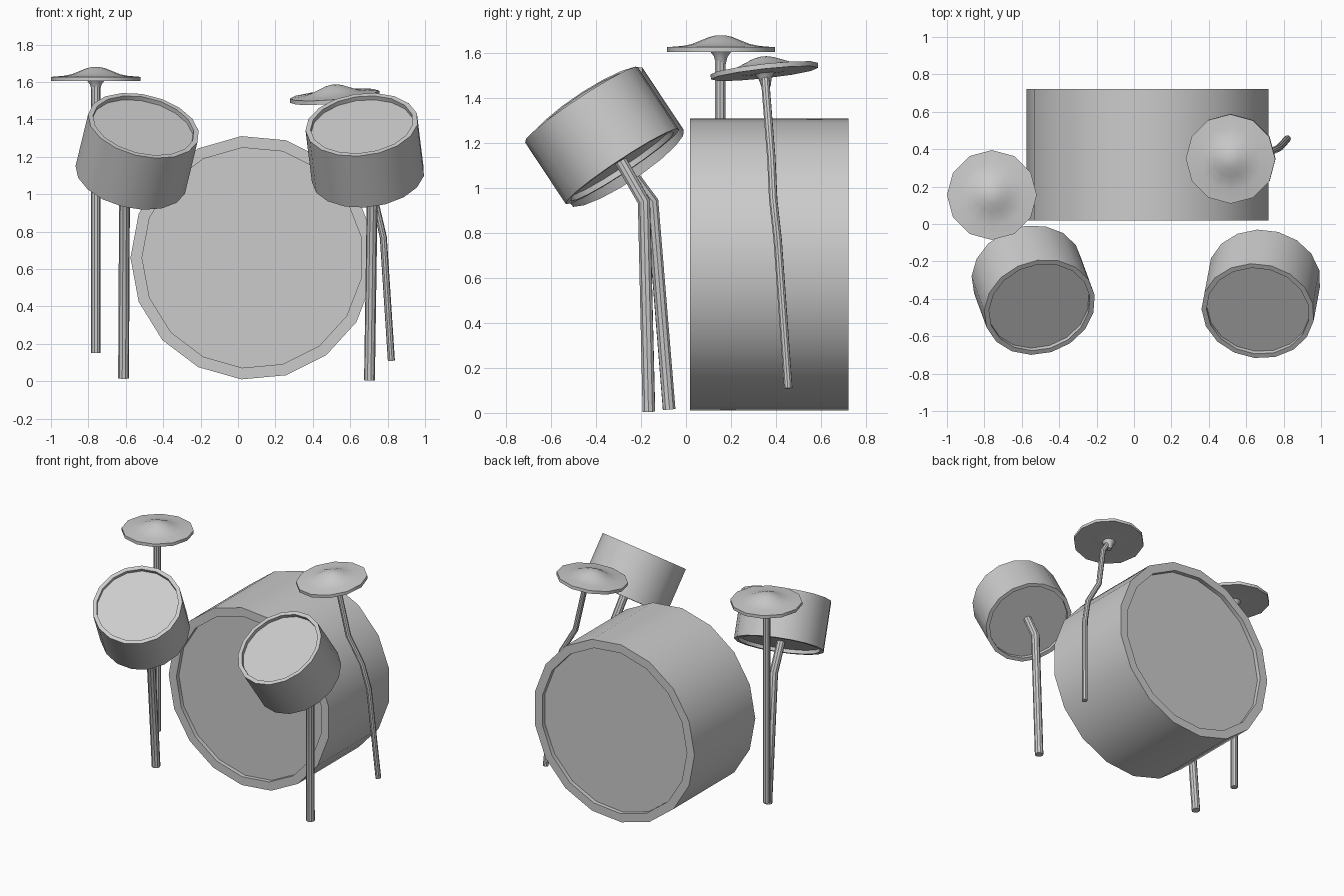
import bpy, bmesh, math
from mathutils import Vector

cube = bpy.data.objects.get("Cube")
if cube:
    bpy.data.objects.remove(cube, do_unlink=True)

GREY = (0.6, 0.6, 0.6, 1.0)
grey = bpy.data.materials.new("plain grey")
grey.use_nodes = True
grey.diffuse_color = GREY
grey.node_tree.nodes["Principled BSDF"].inputs["Base Color"].default_value = GREY


def finish(obj):
    """Give the object its colour and smooth its gentle edges."""
    obj.data.materials.clear()
    obj.data.materials.append(grey)
    bpy.ops.object.select_all(action='DESELECT')
    obj.select_set(True)
    bpy.context.view_layer.objects.active = obj
    bpy.ops.object.shade_smooth_by_angle(angle=math.radians(35))


def lathe(name, profile, sides, centre, axis):
    """Revolve (radius, height) points around an axis, capping both ends."""
    bm = bmesh.new()
    rings = []
    for r, h in profile:
        angles = [math.pi + math.tau * i / sides for i in range(sides)]
        rings.append([bm.verts.new((r * math.cos(a), r * math.sin(a), h)) for a in angles])
    for a, b in zip(rings, rings[1:]):
        for i in range(sides):
            j = (i + 1) % sides
            bm.faces.new((a[i], a[j], b[j], b[i]))
    bm.faces.new(rings[0])
    bm.faces.new(rings[-1])
    bmesh.ops.recalc_face_normals(bm, faces=bm.faces)
    mesh = bpy.data.meshes.new(name)
    bm.to_mesh(mesh)
    bm.free()
    obj = bpy.data.objects.new(name, mesh)
    bpy.context.collection.objects.link(obj)
    obj.location = centre
    obj.rotation_mode = 'QUATERNION'
    obj.rotation_quaternion = Vector((0, 0, 1)).rotation_difference(Vector(axis))
    finish(obj)


def drum(name, top, bottom, radius, rim, recess):
    """Shell with a raised rim and a sunken head at each end."""
    top, bottom = Vector(top), Vector(bottom)
    half = (top - bottom).length / 2
    inner = radius - rim
    profile = [(inner, half - recess), (inner, half), (radius, half),
               (radius, -half), (inner, -half), (inner, recess - half)]
    lathe(name, profile, 17, (top + bottom) / 2, top - bottom)


def pole(name, points, radius):
    """Round tube through a few points."""
    curve = bpy.data.curves.new(name, 'CURVE')
    curve.dimensions = '3D'
    curve.bevel_depth = radius
    curve.bevel_resolution = 3
    curve.use_fill_caps = True
    spline = curve.splines.new('POLY')
    spline.points.add(len(points) - 1)
    for p, co in zip(spline.points, points):
        p.co = (*co, 1)
    obj = bpy.data.objects.new(name, curve)
    bpy.context.collection.objects.link(obj)
    bpy.ops.object.select_all(action='DESELECT')
    obj.select_set(True)
    bpy.context.view_layer.objects.active = obj
    bpy.ops.object.convert(target='MESH')
    finish(bpy.context.view_layer.objects.active)


def cymbal(name, centre, axis):
    """Domed disc with a flat edge band and a flared socket underneath."""
    profile = [(0.02, 0.075), (0.05, 0.068), (0.09, 0.052), (0.13, 0.036),
               (0.17, 0.028), (0.24, 0.022), (0.24, 0), (0.12, 0.004),
               (0.045, 0), (0.03, -0.02), (0.02, -0.06)]
    lathe(name, profile, 12, centre, axis)


# Drums
drum("bass_drum", (0.078, 0.018, 0.66), (0.078, 0.723, 0.66), 0.653, 0.062, 0.03)
drum("right_tom", (-0.505, -0.445, 1.367), (-0.572, -0.262, 1.091), 0.303, 0.027, 0.025)
drum("left_tom", (0.662, -0.465, 1.372), (0.696, -0.283, 1.097), 0.303, 0.027, 0.025)

# Tom stands
pole("right_tom_stand", [(-0.612, -0.075, 0.015), (-0.607, -0.15, 0.94), (-0.575, -0.285, 1.12)], 0.029)
pole("left_tom_stand", [(0.703, -0.165, 0.005), (0.717, -0.187, 0.94), (0.697, -0.29, 1.12)], 0.029)

# Cymbals and their stands
cymbal("right_cymbal", (-0.76, 0.155, 1.605), (0, 0, 1))
pole("right_cymbal_stand", [(-0.76, 0.152, 0.15), (-0.76, 0.152, 1.6)], 0.025)
cymbal("left_cymbal", (0.518, 0.35, 1.51), (-0.09, -0.11, 1))
pole("left_cymbal_stand", [(0.82, 0.455, 0.11), (0.777, 0.408, 0.77), (0.735, 0.388, 0.95),
                           (0.63, 0.38, 1.13), (0.575, 0.357, 1.42), (0.53, 0.352, 1.49)], 0.019)
